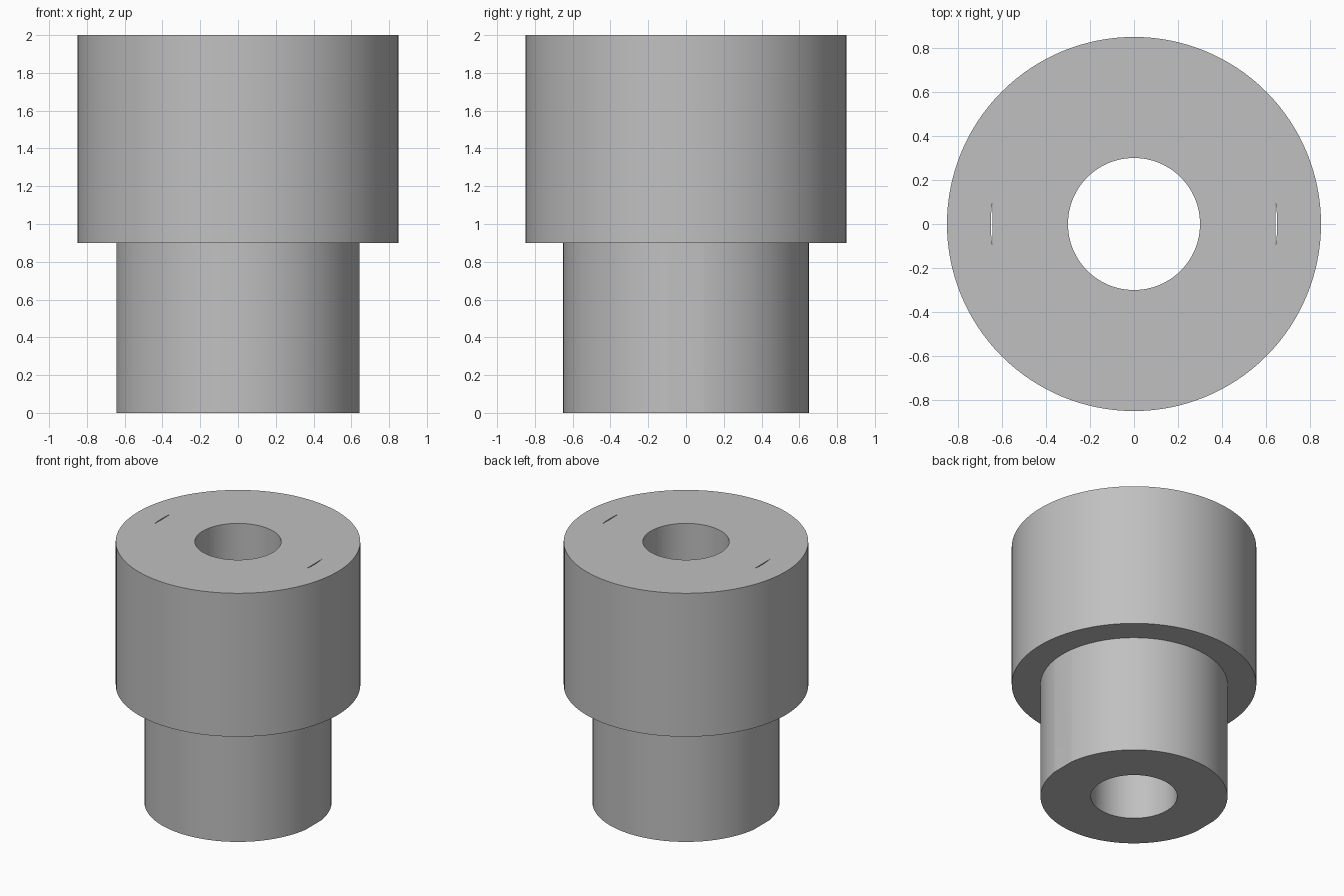
import bpy
import bmesh
from math import sin, cos, asin, pi

# Remove the default object only
if "Cube" in bpy.data.objects:
    bpy.data.objects.remove(bpy.data.objects["Cube"])

SEGMENTS = 128
BORE, NECK, HEAD = 0.30, 0.65, 0.85
SHOULDER, TOP = 0.90, 2.0
HALF_FLAT = 0.10

grey = bpy.data.materials.new("plain grey")
grey.use_nodes = True
colour = (0.53, 0.53, 0.53, 1)
grey.diffuse_color = colour
grey.node_tree.nodes["Principled BSDF"].inputs["Base Color"].default_value = colour


def make_object(name, bm):
    bmesh.ops.recalc_face_normals(bm, faces=bm.faces)
    mesh = bpy.data.meshes.new(name)
    bm.to_mesh(mesh)
    bm.free()
    mesh.materials.append(grey)
    obj = bpy.data.objects.new(name, mesh)
    bpy.context.collection.objects.link(obj)
    return obj


# Stepped bushing: closed profile turned around the z axis
profile = [(BORE, 0), (NECK, 0), (NECK, SHOULDER),
           (HEAD, SHOULDER), (HEAD, TOP), (BORE, TOP)]
bm = bmesh.new()
rings = []
for i in range(SEGMENTS):
    a = 2 * pi * i / SEGMENTS
    rings.append([bm.verts.new((r * cos(a), r * sin(a), z)) for r, z in profile])
for i, ring in enumerate(rings):
    following = rings[(i + 1) % SEGMENTS]
    for j in range(len(profile)):
        k = (j + 1) % len(profile)
        bm.faces.new((ring[j], ring[k], following[k], following[j]))
bushing = make_object("stepped_bushing", bm)


# Crescent cutter: makes the neck flat and the narrow slit through the head
def crescent_cutter(name, side):
    radius = NECK + 0.0008
    spread = asin(HALF_FLAT / radius)
    steps = 12
    bm = bmesh.new()
    outline = []
    for i in range(steps + 1):
        a = spread * (2 * i / steps - 1)
        outline.append(bm.verts.new((side * radius * cos(a), radius * sin(a), -0.1)))
    base = bm.faces.new(outline)
    walls = bmesh.ops.extrude_face_region(bm, geom=[base])
    raised = [v for v in walls["geom"] if isinstance(v, bmesh.types.BMVert)]
    bmesh.ops.translate(bm, verts=raised, vec=(0, 0, TOP + 0.2))
    cutter = make_object(name, bm)
    cutter.hide_render = True
    cutter.hide_set(True)
    return cutter


bpy.context.view_layer.objects.active = bushing
bushing.select_set(True)
for name, side in (("left_slit_cutter", 1), ("right_slit_cutter", -1)):
    cutter = crescent_cutter(name, side)
    cut = bushing.modifiers.new(name, "BOOLEAN")
    cut.operation = "DIFFERENCE"
    cut.solver = "EXACT"
    cut.object = cutter
    bpy.ops.object.modifier_apply(modifier=cut.name)
    bpy.data.objects.remove(cutter)

# Round walls smooth, rims sharp
bpy.ops.object.shade_smooth_by_angle(angle=pi / 6)
